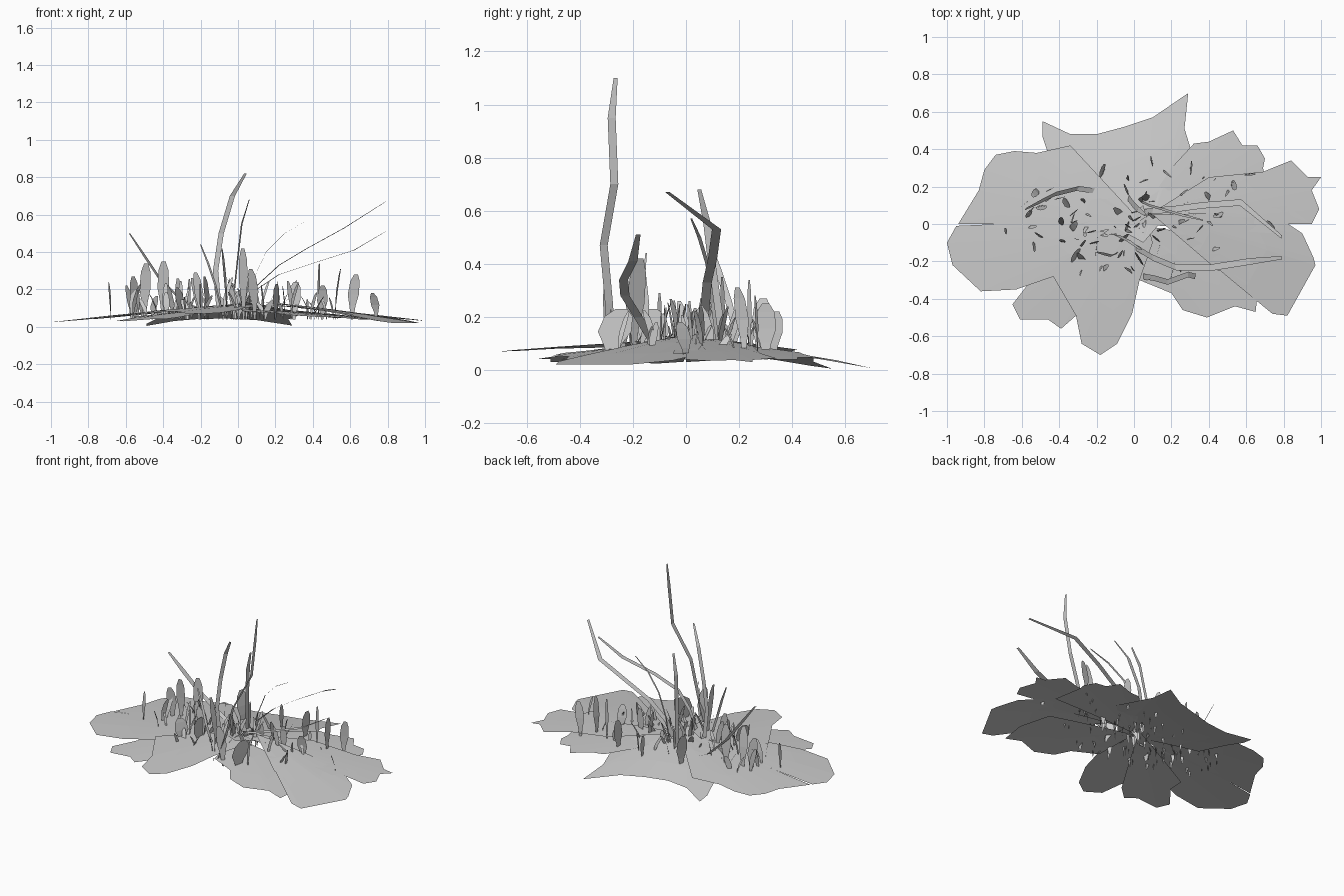
import bpy, math, random
from mathutils import Vector as V
random.seed(7)


def add_object(name, verts, faces):
    me = bpy.data.meshes.new(name)
    me.from_pydata(verts, [], faces)
    me.update()
    ob = bpy.data.objects.new(name, me)
    bpy.context.collection.objects.link(ob)
    return ob


# Broad ground leaf: a fan from its root, drooping towards the rim
def ground_leaf(name, root, arc, z_root, z_tip, power=1.25):
    rings = (0.35, 0.7, 1.0)
    far = max(math.dist(root, p) for p in arc)

    def point(p, t):
        x = root[0] + (p[0] - root[0]) * t
        y = root[1] + (p[1] - root[1]) * t
        s = math.dist(root, (x, y)) / far
        return (x, y, z_root + (z_tip - z_root) * s ** power)

    n = len(arc)
    verts = [point(root, 0)] + [point(p, t) for t in rings for p in arc]
    faces = []
    for i in range(n - 1):
        faces.append((0, 1 + i, 2 + i))
        for k in range(len(rings) - 1):
            a = 1 + k * n + i
            faces.append((a, a + n, a + n + 1, a + 1))
    area = sum((a[0] - root[0]) * (b[1] - root[1]) - (a[1] - root[1]) * (b[0] - root[0])
               for a, b in zip(arc, arc[1:]))
    if area < 0:
        faces = [f[::-1] for f in faces]
    add_object(name, verts, faces)


# Flat ribbon along a path; the angle sets which way its width runs
def ribbon(name, path, widths, angle):
    side = V((math.cos(angle), math.sin(angle), 0))
    verts, faces = [], []
    for p, w in zip(path, widths):
        verts += [V(p) - side * w / 2, V(p) + side * w / 2]
    for i in range(len(path) - 1):
        a = 2 * i
        faces.append((a, a + 1, a + 3, a + 2))
    add_object(name, verts, faces)


ground_leaf("ground_leaf_left", (-.1, -.05),
            [(-.45, 0), (-.72, 0), (-.95, -.01), (-1, -.1), (-.97, -.22), (-.82, -.36),
             (-.63, -.35), (-.4, -.27)], .11, .025)
ground_leaf("ground_leaf_back_left", (.05, 0),
            [(-.34, .42), (-.52, .38), (-.64, .39), (-.74, .37), (-.8, .29), (-.83, .18),
             (-.94, 0), (-.73, .05), (-.45, -.08)], .125, .03)
ground_leaf("ground_leaf_back", (.05, -.1),
            [(.35, .25), (.27, .51), (.29, .7), (.1, .57), (-.05, .52), (-.2, .48),
             (-.34, .48), (-.49, .55), (-.49, .47), (-.45, .35), (-.4, .15)], .13, .005)
ground_leaf("ground_leaf_back_right", (0, 0),
            [(.72, .1), (.69, .3), (.7, .35), (.66, .42), (.58, .42), (.53, .5),
             (.4, .44), (.32, .43), (.2, .3)], .11, .04)
ground_leaf("ground_leaf_right", (0, 0),
            [(.75, -.05), (.82, .1), (.95, 0), (.99, .08), (.95, .18), (1, .25),
             (.93, .25), (.84, .34), (.7, .28), (.4, .25)], .13, .03)
ground_leaf("ground_leaf_front_right", (.1, .05),
            [(.45, -.25), (.61, -.25), (.63, -.39), (.74, -.48), (.82, -.49), (.97, -.22),
             (.96, -.18), (.9, -.05), (.78, .03), (.5, .06)], .135, .02)
ground_leaf("ground_leaf_front_inner", (0, 0),
            [(.03, -.3), (.2, -.37), (.26, -.46), (.39, -.5), (.54, -.44), (.65, -.47),
             (.67, -.3), (.6, -.1)], .1, .04)
ground_leaf("ground_leaf_front", (.05, .1),
            [(-.45, -.25), (-.31, -.49), (-.28, -.64), (-.18, -.7), (-.09, -.64),
             (-.01, -.48), (.03, -.3), (.1, -.1)], .12, .07)
ground_leaf("ground_leaf_front_left", (0, .05),
            [(-.55, -.2), (-.55, -.3), (-.65, -.43), (-.61, -.51), (-.46, -.51),
             (-.39, -.56), (-.31, -.49), (-.2, -.3)], .105, .03)

# Long grass blades
blades = [
    (90, .03, [(.05, -.28, .08), (.11, -.29, .25), (.18, -.31, .47), (.29, -.27, .7),
               (.325, -.28, .95), (.33, -.265, 1.1)]),
    (0, .028, [(-.1, -.05, .08), (-.12, -.055, .3), (-.09, -.06, .5), (-.03, -.09, .7),
               (.04, -.14, .82)]),
    (80, .035, [(.04, .06, .08), (.1, .07, .22), (.22, .08, .33), (.37, .1, .42),
                (.57, .115, .53), (.79, -.07, .67)]),
    (100, .035, [(0, -.12, .1), (.1, -.18, .2), (.22, -.23, .28), (.4, -.235, .34),
                 (.62, -.2, .41), (.79, -.18, .51)]),
    (60, .03, [(-.17, .17, .08), (-.3, .19, .14), (-.42, .16, .26), (-.5, .12, .38),
               (-.58, .08, .5)]),
    (75, .03, [(-.03, .14, .1), (0, .1, .38), (.02, .08, .55), (.06, .05, .68)]),
    (95, .014, [(.04, .12, .1), (.08, .1, .25), (.15, .08, .4), (.25, .05, .5), (.37, .02, .57)]),
    (45, .016, [(-.08, -.15, .06), (-.12, -.17, .22), (-.16, -.16, .34), (-.2, -.15, .44)]),
]
for i, (ang, w, path) in enumerate(blades):
    n = len(path)
    ribbon(f"long_blade_{i + 1}", path, [w * (1 if k < n - 1 else .5) for k in range(n)],
           math.radians(ang))


# Upright leaf: narrow stem, wide middle, pointed top
def upright_leaf(name, x, y, z_top, w, angle, lx, ly):
    z0 = .04
    path = [(x + lx * t * t, y + ly * t * t, z0 + (z_top - z0) * t) for t in (0, .3, .55, .85, 1)]
    ribbon(name, path, [w * f for f in (.2, .55, 1, .85, .35)], angle)


# Larger leaves: x, y, top height, width, angle in degrees
leaves = [
    (-.55, .08, .27, .06, 40), (-.5, .1, .34, .06, 10), (-.4, .14, .35, .065, 15),
    (-.3, -.17, .21, .09, 60), (-.2, -.1, .29, .05, 20), (-.06, -.15, .42, .04, 70),
    (.03, -.2, .42, .085, 125), (.09, -.29, .31, .06, 30), (.2, -.28, .23, .13, 75),
    (.43, .24, .34, .02, 50), (.52, .22, .31, .05, 80), (.61, .27, .28, .06, 10),
    (.74, 0, .18, .07, 130), (-.68, -.05, .24, .02, 60), (-.16, .28, .27, .08, 70),
    (.3, .06, .24, .07, 160), (.45, .06, .22, .06, 20), (-.35, .12, .22, .06, 120),
    (.3, .3, .25, .08, 85), (.1, .33, .22, .06, 100), (-.2, -.12, .23, .12, 85),
]
for i, (x, y, zt, w, a) in enumerate(leaves):
    upright_leaf(f"upright_leaf_{i + 1}", x, y, zt, w, math.radians(a),
                 random.uniform(-.03, .03), random.uniform(-.03, .04))

# Short tuft of thin stems scattered over the patch, denser and taller in the middle
for i in range(75):
    r, t = random.random() ** .8, random.uniform(0, math.tau)
    x, y = .66 * r * math.cos(t), .31 * r * math.sin(t)
    zt = random.uniform(.13, .29 - .06 * r)
    upright_leaf(f"short_stem_{i + 1}", x, y, zt, random.uniform(.012, .04),
                 random.uniform(0, math.pi), random.uniform(-.05, .05), random.uniform(-.05, .05))
